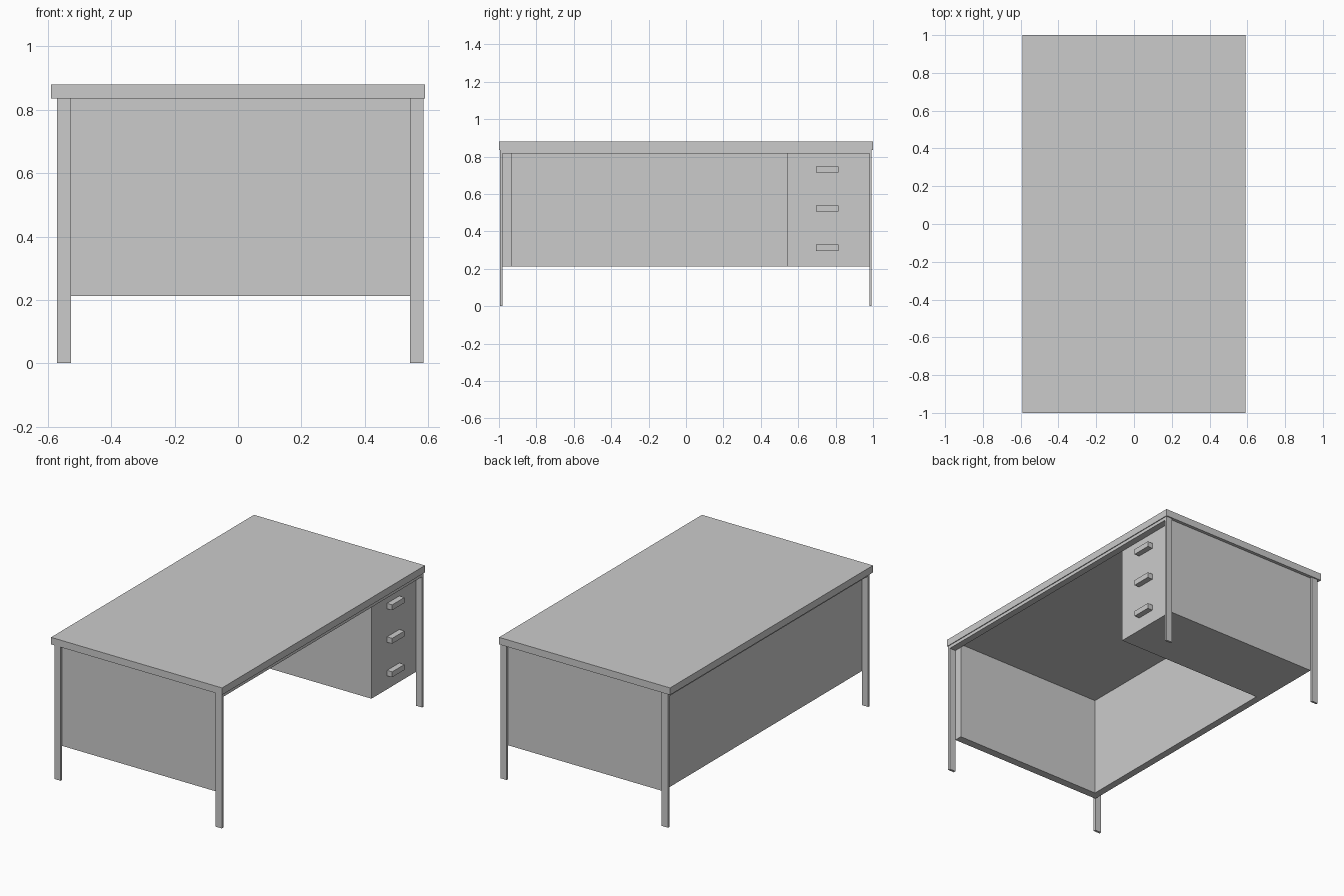
import bpy

if "Cube" in bpy.data.objects:
    bpy.data.objects.remove(bpy.data.objects["Cube"])


def box(name, x, y, z):
    """Box from (min, max) ranges on each axis."""
    (x0, x1), (y0, y1), (z0, z1) = x, y, z
    bpy.ops.mesh.primitive_cube_add(
        size=1, location=((x0 + x1) / 2, (y0 + y1) / 2, (z0 + z1) / 2))
    ob = bpy.context.object
    ob.name = name
    ob.scale = (x1 - x0, y1 - y0, z1 - z0)
    bpy.ops.object.transform_apply(location=False, rotation=False, scale=True)
    return ob


TOP, UNDER, LOW = 0.88, 0.836, 0.212   # desktop top, its underside, panel bottoms
BACK, INNER, FACE = -0.527, -0.482, 0.543
END = 0.98                             # panel ends along y

# Desktop
box("desktop", (-0.59, 0.59), (-1, 1), (UNDER, TOP))

# Flat bar legs at the corners, joined by slim rails under the desktop
for side, xr in (("sitting_side", (FACE, 0.585)), ("far_side", (-0.571, BACK))):
    box(side + "_rail", xr, (-END, END), (0.816, UNDER))
    for end, yr in (("front", (-0.995, -END)), ("back", (END, 0.993))):
        box(f"{side}_{end}_leg", xr, yr, (0, UNDER))

# Modesty panel, end panel and drawer cabinet
box("modesty_panel", (BACK, INNER), (-END, END), (LOW, UNDER))
box("end_panel", (INNER, FACE), (-END, -0.93), (LOW, UNDER))
box("drawer_cabinet", (INNER, FACE), (0.54, END), (LOW, UNDER))

# Drawer handles
for i, z in enumerate((0.313, 0.522, 0.731)):
    box(f"drawer_handle_{i + 1}", (FACE, 0.578), (0.694, 0.815),
        (z - 0.017, z + 0.017))
